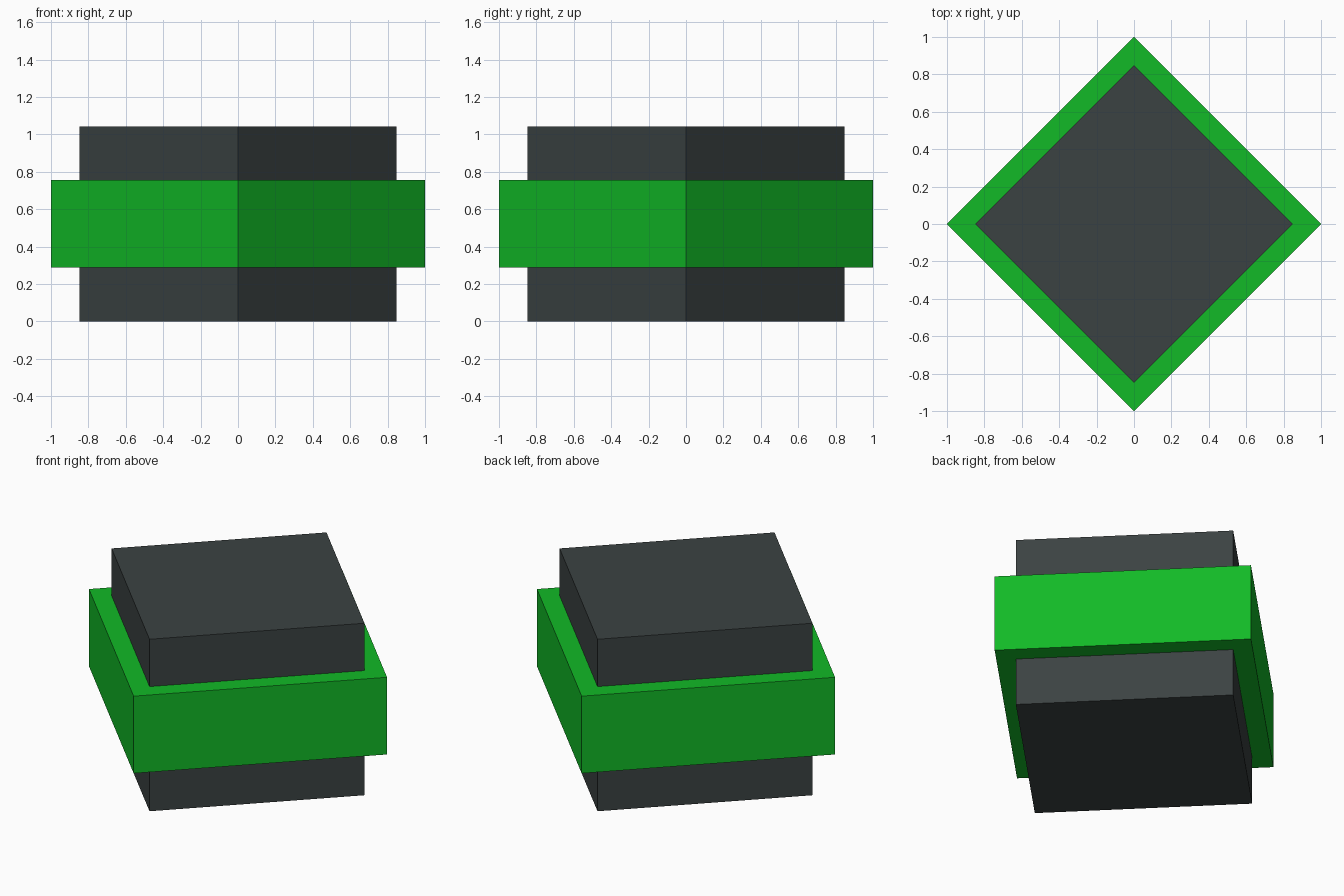
import bpy
import math

if "Cube" in bpy.data.objects:
    bpy.data.objects.remove(bpy.data.objects["Cube"])


def material(name, color):
    m = bpy.data.materials.new(name)
    m.diffuse_color = (*color, 1.0)
    m.use_nodes = True
    m.node_tree.nodes["Principled BSDF"].inputs["Base Color"].default_value = m.diffuse_color
    return m


charcoal = material("charcoal", (0.044, 0.055, 0.055))
green = material("green", (0.006, 0.49, 0.02))


def diamond_prism(name, radius, z0, z1, mat):
    """Four-sided prism with its corners on the x and y axes."""
    bpy.ops.mesh.primitive_cylinder_add(
        vertices=4, radius=radius, depth=z1 - z0, location=(0, 0, (z0 + z1) / 2))
    ob = bpy.context.object
    ob.name = name
    ob.data.materials.append(mat)
    return ob


# Dark core running the full height
diamond_prism("core_block", 0.848, 0.0, 1.043, charcoal)

# Wider green band around the middle
diamond_prism("middle_band", 1.0, 0.288, 0.756, green)
